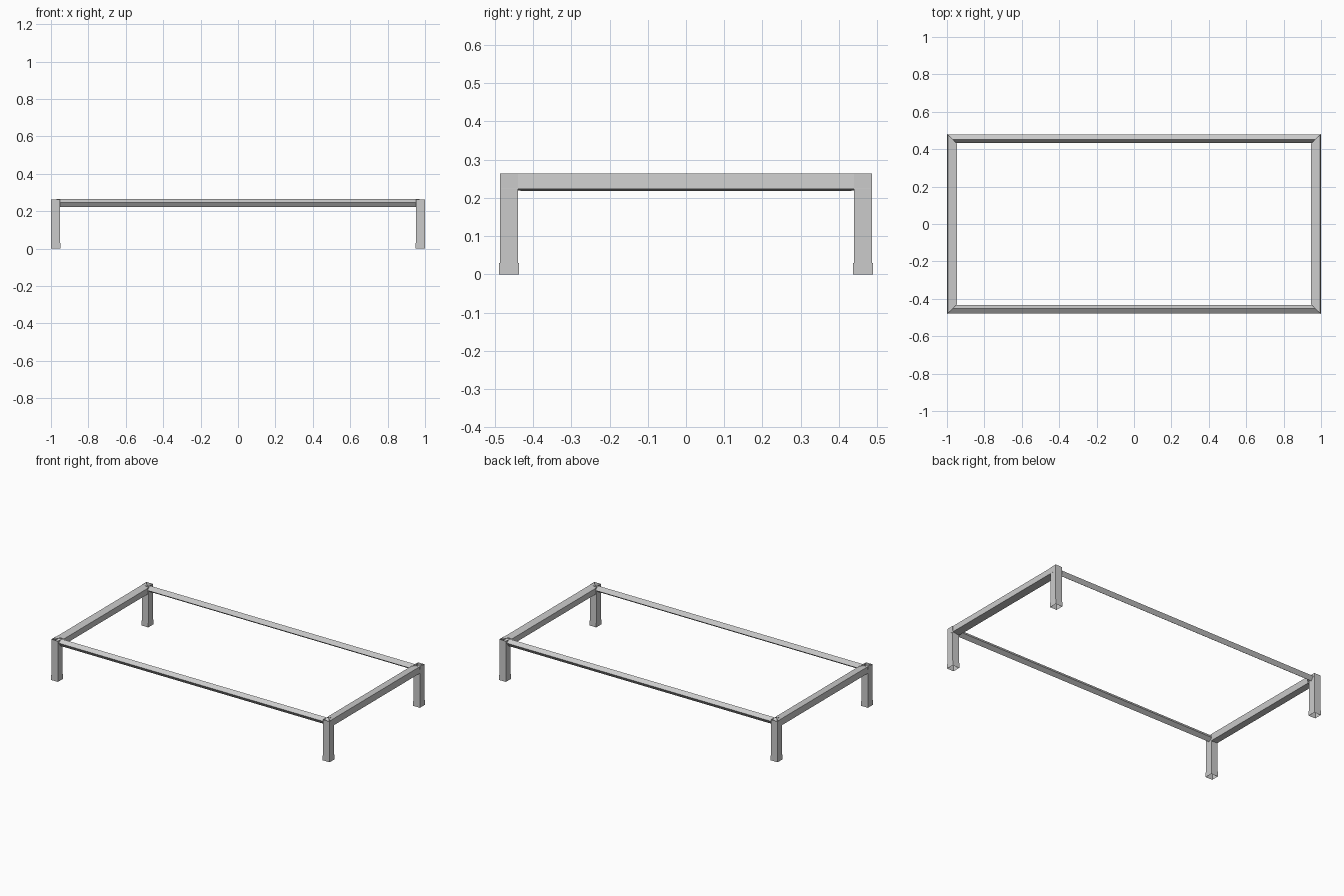
import bpy
from math import radians, cos, sin

if "Cube" in bpy.data.objects:
    bpy.data.objects.remove(bpy.data.objects["Cube"])

RAIL_X, RAIL_Y = 0.972, 0.456   # centre lines of the rail rectangle


def mesh_object(name, verts, faces):
    mesh = bpy.data.meshes.new(name)
    mesh.from_pydata(verts, [], faces)
    mesh.update()
    obj = bpy.data.objects.new(name, mesh)
    bpy.context.collection.objects.link(obj)
    return obj


def tube(name, start, end):
    """Open tube joining two matching loops of points."""
    n = len(start)
    faces = [(i, (i + 1) % n, n + (i + 1) % n, n + i) for i in range(n)]
    return mesh_object(name, start + end, faces)


def tilted_box(width, height, angle):
    """Rectangle section as (outward, up) offsets, inner side dropped by angle."""
    c, s = cos(radians(angle)), sin(radians(angle))
    corners = [(-1, -1), (1, -1), (1, 1), (-1, 1)]
    return [(a * width / 2 * c - b * height / 2 * s,
             a * width / 2 * s + b * height / 2 * c) for a, b in corners]


def square_post(name, x, y, hx, hy, z0, z1):
    ring = [(-hx, -hy), (hx, -hy), (hx, hy), (-hx, hy)]
    loops = [[(x + a, y + b, z) for a, b in ring] for z in (z0, z1)]
    return tube(name, *loops)


# Legs with sleeve feet, all open-ended tubes
for sx, side in ((-1, "left"), (1, "right")):
    for sy, end in ((-1, "front"), (1, "back")):
        square_post(f"{end}_{side}_leg", sx * 0.975, sy * 0.463, 0.0235, 0.0235, 0, 0.263)
        square_post(f"{end}_{side}_foot", sx * 0.975, sy * 0.463, 0.025, 0.0265, 0, 0.03)

# Long rails: small square section turned on edge, mitred ends
section = tilted_box(0.031, 0.031, -36)
for s, name in ((-1, "front_rail"), (1, "back_rail")):
    loops = [[(e * (RAIL_X + o), s * (RAIL_Y + o), 0.243 + u) for o, u in section]
             for e in (s, -s)]
    tube(name, *loops)

# End rails: larger box section tipped slightly inward, mitred ends
section = tilted_box(0.05, 0.041, 5)
for s, name in ((-1, "left_rail"), (1, "right_rail")):
    loops = [[(s * (RAIL_X + o), e * (RAIL_Y + o), 0.241 + u) for o, u in section]
             for e in (-s, s)]
    tube(name, *loops)
